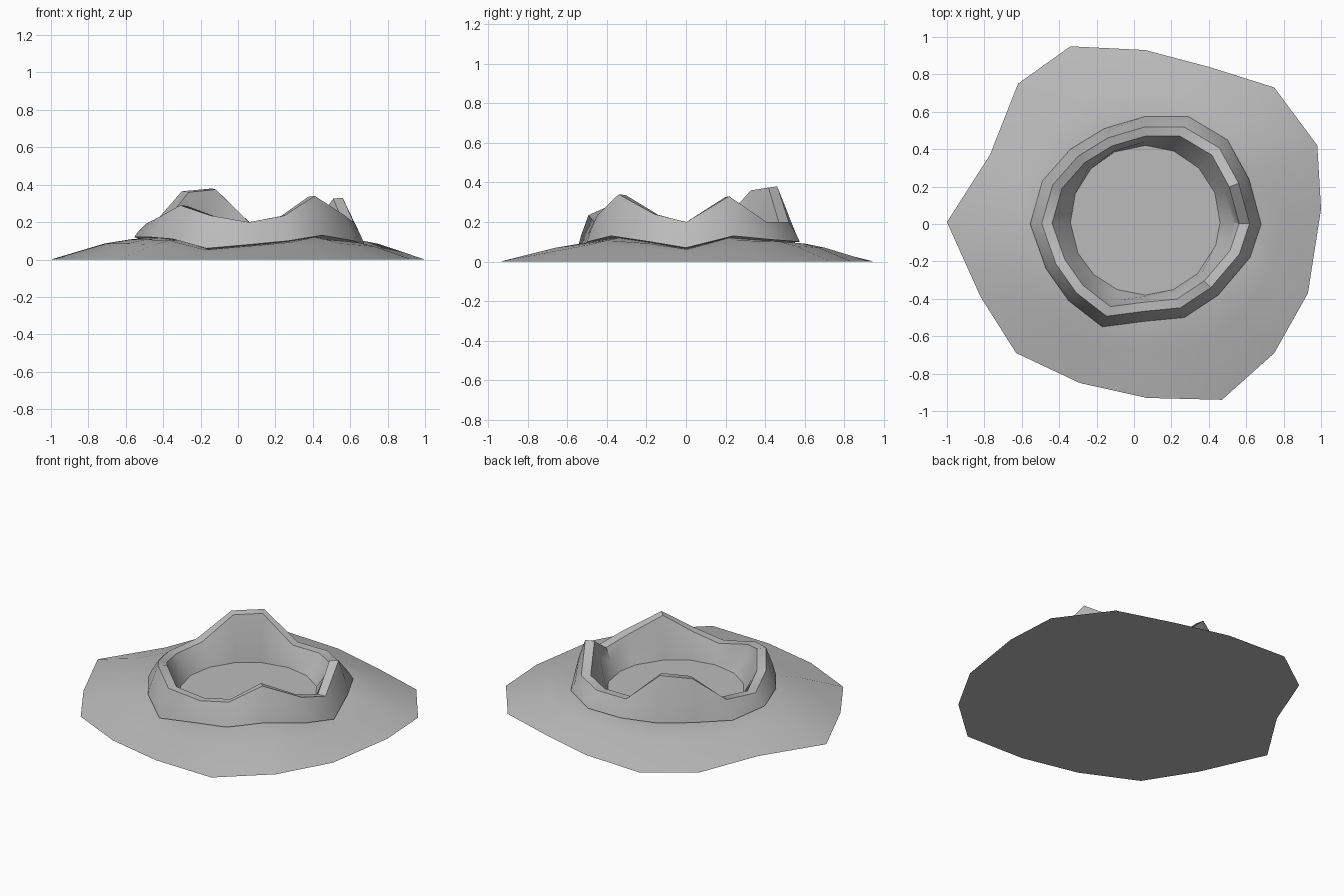
import bpy
import bmesh
from mathutils import Vector

old = bpy.data.objects.get("Cube")
if old:
    bpy.data.objects.remove(old, do_unlink=True)

stone = bpy.data.materials.new("stone grey")
stone.use_nodes = True
grey = (0.5, 0.5, 0.5, 1)
stone.diffuse_color = grey
stone.node_tree.nodes["Principled BSDF"].inputs["Base Color"].default_value = grey

CENTRE = Vector((0.06, 0.02))
FLOOR_RADIUS = 0.4
FLOOR_HEIGHT = 0.075

# Outline of the slope where it meets the ground, counter-clockwise from the left side
ground = [(1, .08), (.98, .42), (.75, .73), (.4, .84), (.06, .93), (-.34, .95),
          (-.62, .75), (-.77, .37), (-1, .01), (-.82, -.39), (-.63, -.69),
          (-.29, -.85), (.07, -.93), (.47, -.94), (.75, -.69), (.93, -.37)]
# Widest line of the rim, with its height, and the height of the crest above it
rim = [(.68, 0, .07), (.615, .24, .13), (.5, .45, .11), (.29, .575, .1),
       (.06, .575, .1), (-.16, .51, .1), (-.34, .4, .11), (-.49, .23, .1),
       (-.555, 0, .12), (-.47, -.24, .12), (-.35, -.41, .11), (-.17, -.55, .06),
       (.06, -.52, .08), (.27, -.5, .1), (.45, -.38, .13), (.62, -.18, .1)]
crest = [.2, .33, .2, .2, .2, .38, .365, .21,
         .19, .23, .29, .235, .2, .235, .34, .24]


def rim_loop(radius, rise):
    """Ring scaled towards the centre, raised from the widest line to the crest."""
    loop = []
    for (x, y, low), high in zip(rim, crest):
        p = CENTRE.lerp(Vector((x, y)), radius)
        loop.append((p.x, p.y, low + (high - low) * rise))
    return loop


def floor_loop():
    loop = []
    for x, y, low in rim:
        p = CENTRE + (Vector((x, y)) - CENTRE).normalized() * FLOOR_RADIUS
        loop.append((p.x, p.y, FLOOR_HEIGHT))
    return loop


def slope_loop(blend, drop):
    """Ring between the ground outline and the foot of the rim."""
    loop = []
    for (x, y, low), edge in zip(rim, ground):
        p = Vector((x, y)).lerp(Vector(edge), blend)
        loop.append((p.x, p.y, min(low, .115) - drop))
    return loop


def build(name, loops, cap_first=False, cap_last=False):
    """Skin a stack of rings, with optional flat caps."""
    bm = bmesh.new()
    rings = [[bm.verts.new(p) for p in loop] for loop in loops]
    for a, b in zip(rings, rings[1:]):
        for i in range(len(a)):
            j = (i + 1) % len(a)
            bm.faces.new((a[i], a[j], b[j], b[i]))
    if cap_first:
        bm.faces.new(rings[0][::-1])
    if cap_last:
        bm.faces.new(rings[-1])
    mesh = bpy.data.meshes.new(name)
    bm.to_mesh(mesh)
    bm.free()
    mesh.materials.append(stone)
    obj = bpy.data.objects.new(name, mesh)
    bpy.context.collection.objects.link(obj)
    bpy.ops.object.select_all(action="DESELECT")
    obj.select_set(True)
    bpy.context.view_layer.objects.active = obj
    bpy.ops.object.shade_smooth_by_angle(angle=0.8)
    return obj


# Outer slope with its flat underside
base = [(x, y, 0) for x, y in ground]
foot = rim_loop(.9, -.05)
build("crater_slope", [base, slope_loop(.36, .03), slope_loop(.06, .008), foot],
      cap_first=True)

# Raised rim: undercut foot, widest line, shoulder, crest, inner wall
build("crater_rim", [foot, rim_loop(1, 0), rim_loop(.965, .42), rim_loop(.9, 1),
                     rim_loop(.81, .98), rim_loop(.755, .45), floor_loop()])

# Flat crater floor
build("crater_floor", [floor_loop()], cap_last=True)
